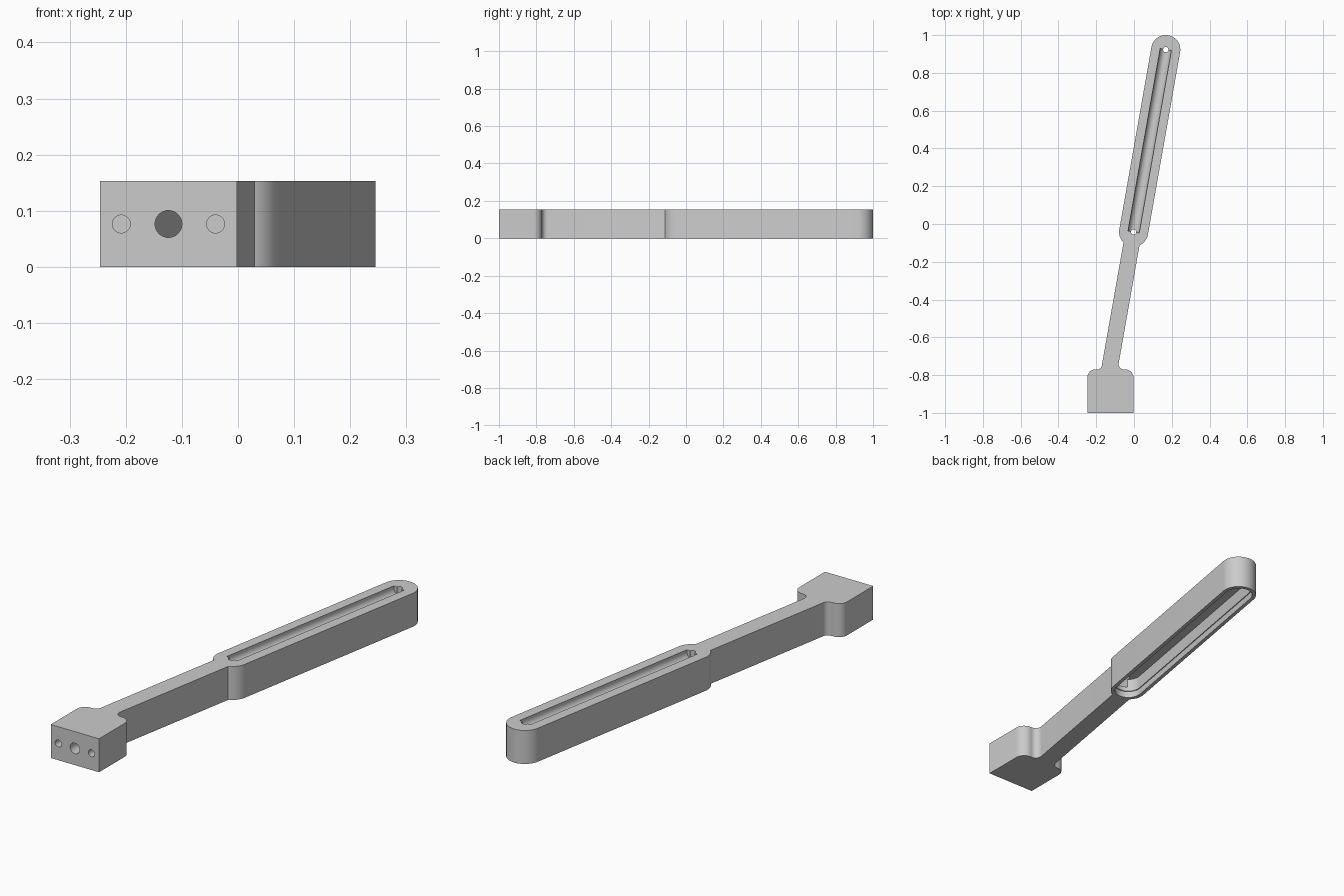
import bpy, bmesh
from math import sin, cos, tan, radians, pi, asin, degrees
from mathutils import Matrix, Vector

cube = bpy.data.objects.get("Cube")
if cube:
    bpy.data.objects.remove(cube, do_unlink=True)

HEIGHT = 0.153
TILT = radians(10)
LENGTH = 0.98          # between the two rounded ends of the head
HEAD_R, ARM_R = 0.077, 0.043

# Frame of the tilted arm: origin at the lower head centre, y along the arm
ARM = Matrix.Translation((-0.002, -0.042, 0)) @ Matrix.Rotation(-TILT, 4, "Z")
FORWARD = Matrix.Rotation(pi / 2, 4, "X")   # extrudes towards -y


def arc(cx, cy, r, a, b, n=20):
    angles = [radians(a + (b - a) * i / n) for i in range(n + 1)]
    return [(cx + r * cos(t), cy + r * sin(t)) for t in angles]


def circle(cx, cy, r, n=32):
    return arc(cx, cy, r, 0, 360, n)[:-1]


def stadium(r):
    return arc(0, LENGTH, r, 0, 180) + arc(0, 0, r, 180, 360)


def rounded(before, corner, after, r, n=10):
    """Points of a corner replaced by a tangent arc."""
    p = Vector(corner)
    d1, d2 = (Vector(before) - p).normalized(), (Vector(after) - p).normalized()
    half = d1.angle(d2) / 2
    centre = p + (d1 + d2).normalized() * (r / sin(half))
    start = p + d1 * (r / tan(half)) - centre
    end = p + d2 * (r / tan(half)) - centre
    pts = [start.lerp(end, i / n).normalized() * r + centre for i in range(n + 1)]
    return [tuple(q) for q in pts]


def prism(name, pts, z0, z1, matrix=Matrix()):
    bm = bmesh.new()
    face = bm.faces.new([bm.verts.new((x, y, z0)) for x, y in pts])
    top = bmesh.ops.extrude_face_region(bm, geom=[face])["geom"]
    bmesh.ops.translate(bm, vec=(0, 0, z1 - z0),
                        verts=[v for v in top if isinstance(v, bmesh.types.BMVert)])
    bmesh.ops.recalc_face_normals(bm, faces=bm.faces)
    bm.transform(matrix)
    mesh = bpy.data.meshes.new(name)
    bm.to_mesh(mesh)
    bm.free()
    obj = bpy.data.objects.new(name, mesh)
    bpy.context.collection.objects.link(obj)
    return obj


def arm_point(u, v):
    return tuple((ARM @ Vector((u, v, 0))).xy)


def arm_edge(u, y):
    """Point on an arm side at a given world y."""
    v = (y + 0.042 + u * sin(TILT)) / cos(TILT)
    return arm_point(u, v)


# Outline: mounting block, narrow arm, long rounded head
LEFT, RIGHT, FRONT, BACK = -0.246, -0.002, -1.0, -0.77
neck_r, neck_l = arm_edge(ARM_R, BACK), arm_edge(-ARM_R, BACK)
join = degrees(asin(ARM_R / HEAD_R))
head = (arc(0, 0, HEAD_R, join - 90, 0) + arc(0, LENGTH, HEAD_R, 0, 180, 40)
        + arc(0, 0, HEAD_R, 180, 270 - join))
head = [arm_point(u, v) for u, v in head]

outline = [(LEFT, FRONT), (RIGHT, FRONT)]
outline += rounded((RIGHT, FRONT), (RIGHT, BACK), neck_r, 0.045)
outline += rounded((RIGHT, BACK), neck_r, head[0], 0.028)
outline += head
outline += rounded(head[-1], neck_l, (LEFT, BACK), 0.025)
outline += rounded(neck_l, (LEFT, BACK), (LEFT, FRONT), 0.04)
body = prism("bracket_arm", outline, 0, HEIGHT)

# Underside pocket with a shallow stepped rim
cutters = [prism("pocket_rim", stadium(0.06), -0.02, 0.03, ARM),
           prism("pocket", stadium(0.056), -0.03, 0.09, ARM)]

# Round-bottomed groove along the top of the head
groove = [(0.03, HEIGHT + 0.02)] + arc(0, 0.142, 0.03, 0, -180) + [(-0.03, HEIGHT + 0.02)]
cutters.append(prism("groove", groove, -LENGTH, 0, ARM @ FORWARD))

# Small vertical holes at both ends of the groove
for v in (0, LENGTH):
    cutters.append(prism("end_hole", circle(0, v, 0.014, 20), -0.04, HEIGHT + 0.04, ARM))

# Mounting holes in the front of the block
MID = HEIGHT / 2
for x in (-0.208, -0.04):
    cutters.append(prism("screw_hole", circle(x, MID, 0.016), 0.9, 1.1, FORWARD))
cutters.append(prism("cable_hole", circle(-0.124, MID, 0.024), 0.74, 1.1, FORWARD))

# Cable channel inside the arm, from the block to the pocket
w = 0.025
channel = [(-w, MID - w), (w, MID - w), (w, MID + w), (-w, MID + w)]
cutters.append(prism("cable_channel", channel, 0.03, 0.72, ARM @ FORWARD))

for cutter in cutters:
    cutter.hide_render = True
    mod = body.modifiers.new(cutter.name, "BOOLEAN")
    mod.operation = "DIFFERENCE"
    mod.solver = "EXACT"
    mod.object = cutter

# Bake the cuts and drop the cutters
bpy.context.view_layer.update()
graph = bpy.context.evaluated_depsgraph_get()
cut_mesh = bpy.data.meshes.new_from_object(body.evaluated_get(graph))
body.modifiers.clear()
body.data = cut_mesh
for cutter in cutters:
    bpy.data.objects.remove(cutter, do_unlink=True)

# Single grey finish
grey = bpy.data.materials.new("light_grey")
grey.use_nodes = True
colour = (0.6, 0.6, 0.6, 1)
grey.diffuse_color = colour
grey.node_tree.nodes["Principled BSDF"].inputs["Base Color"].default_value = colour
body.data.materials.clear()
body.data.materials.append(grey)

bpy.ops.object.select_all(action="DESELECT")
body.select_set(True)
bpy.context.view_layer.objects.active = body
bpy.ops.object.shade_smooth_by_angle(angle=radians(30))
